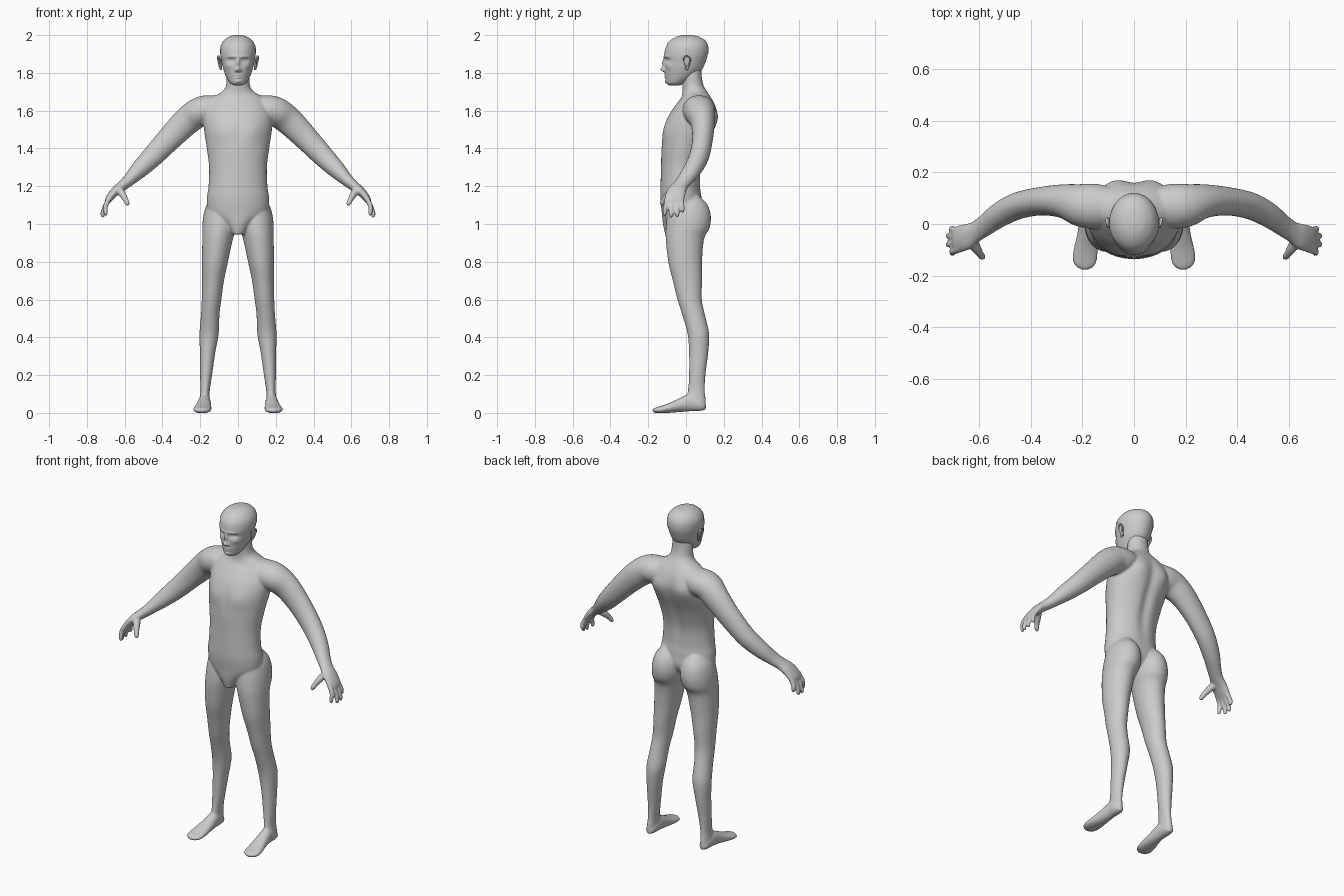
import bpy, bmesh, math
from mathutils import Vector

skin = bpy.data.materials.new("matte_grey")
skin.diffuse_color = (0.6, 0.6, 0.6, 1)


def spline(pts, steps):
    """Smooth curve through tuples of any length."""
    out = []
    for i in range(len(pts) - 1):
        p = [Vector(pts[max(0, min(len(pts) - 1, i + k))]) for k in (-1, 0, 1, 2)]
        for s in range(steps):
            t = s / steps
            m1, m2 = (p[2] - p[0]) / 2, (p[3] - p[1]) / 2
            out.append(p[1] * (2*t**3 - 3*t*t + 1) + m1 * (t**3 - 2*t*t + t)
                       + p[2] * (3*t*t - 2*t**3) + m2 * (t**3 - t*t))
    return out + [Vector(pts[-1])]


def tube(bm, pts, ref=(1, 0, 0), normal=None, sides=32, steps=6, mirror=False):
    """Skin elliptical rings along (x, y, z, radius along ref, radius across)."""
    for sign in ((1, -1) if mirror else (1,)):
        rows = spline([(sign * p[0], *p[1:]) for p in pts], steps)
        rings = []
        for i, r in enumerate(rows):
            a, b = rows[max(i - 1, 0)], rows[min(i + 1, len(rows) - 1)]
            t = Vector(normal) if normal else (Vector(b[:3]) - Vector(a[:3])).normalized()
            u = Vector(ref)
            u = (u - t * u.dot(t)).normalized()
            v = t.cross(u)
            ring = []
            for k in range(sides):
                w = 2 * math.pi * k / sides
                ring.append(bm.verts.new(Vector(r[:3]) + u * (math.cos(w) * max(r[3], .002))
                                         + v * (math.sin(w) * max(r[4], .002))))
            rings.append(ring)
        faces = [bm.faces.new(rings[0]), bm.faces.new(rings[-1])]
        for a, b in zip(rings, rings[1:]):
            for k in range(sides):
                n = (k + 1) % sides
                faces.append(bm.faces.new((a[k], a[n], b[n], b[k])))
        bmesh.ops.recalc_face_normals(bm, faces=faces)


def upright(bm, rows, **kw):
    """Level rings from (z, x centre, half width, front y, back y)."""
    tube(bm, [(x, (f + b) / 2, z, h, (b - f) / 2) for z, x, h, f, b in rows],
         normal=(0, 0, 1), **kw)


def sculpt(bm, bumps, front):
    """Push front or back along y with soft bumps (x, z, spread x, spread z, amount)."""
    for v in bm.verts:
        if (v.co.y < 0) == front:
            x, z = abs(v.co.x), v.co.z
            v.co.y += sum(d * math.exp(-((x - cx) / sx) ** 2 - ((z - cz) / sz) ** 2)
                          for cx, cz, sx, sz, d in bumps)


def finish(bm, name):
    me = bpy.data.meshes.new(name)
    bm.to_mesh(me)
    bm.free()
    me.materials.append(skin)
    me.polygons.foreach_set("use_smooth", [True] * len(me.polygons))
    ob = bpy.data.objects.new(name, me)
    bpy.context.collection.objects.link(ob)
    return ob


# torso and neck
bm = bmesh.new()
upright(bm, [(.945, 0, .03, -.11, -.03), (1.0, 0, .08, -.122, .04), (1.06, 0, .155, -.128, .085),
             (1.13, 0, .165, -.135, .085), (1.2, 0, .156, -.135, .078), (1.3, 0, .153, -.132, .083),
             (1.4, 0, .165, -.13, .112), (1.5, 0, .18, -.12, .152), (1.57, 0, .183, -.095, .167),
             (1.63, 0, .165, -.055, .155), (1.67, 0, .135, -.025, .135), (1.7, 0, .085, -.018, .115),
             (1.73, 0, .064, -.02, .096), (1.78, 0, .06, -.02, .084), (1.85, 0, .055, -.02, .08)],
        sides=64)
# spine groove and shoulder blades, then chest
sculpt(bm, [(0, 1.42, .03, .2, -.016), (.09, 1.56, .05, .07, .014)], False)
sculpt(bm, [(.085, 1.49, .05, .05, -.007), (0, 1.5, .015, .09, .004)], True)

# legs with buttocks
upright(bm, [(1.15, .09, .04, -.05, .07), (1.1, .092, .075, -.085, .115), (1.04, .094, .09, -.1, .132),
             (.98, .099, .09, -.107, .125), (.92, .108, .081, -.107, .096), (.8, .122, .069, -.094, .085),
             (.7, .132, .058, -.07, .085), (.6, .14, .052, -.045, .084), (.52, .147, .049, -.02, .1),
             (.42, .153, .051, .008, .122), (.32, .161, .041, .016, .118), (.2, .169, .032, .016, .103),
             (.12, .174, .025, .01, .1), (.06, .178, .027, 0, .105), (.02, .178, .024, .01, .107)],
        mirror=True)

# feet, rings run heel to toe
foot = [(.1, .178, .02, .015, .05), (.07, .178, .03, .01, .08), (.02, .178, .033, .008, .1),
        (-.04, .181, .039, .004, .075), (-.09, .186, .046, 0, .052), (-.135, .19, .048, -.002, .036),
        (-.162, .19, .037, 0, .028), (-.178, .189, .012, .006, .02)]
tube(bm, [(x, y, (a + b) / 2, h, (b - a) / 2) for y, x, h, a, b in foot],
     normal=(0, -1, 0), mirror=True)

# arms and palms
tube(bm, [(.05, .07, 1.63, .06, .055), (.13, .068, 1.608, .085, .075), (.2, .072, 1.595, .084, .078),
          (.27, .088, 1.545, .066, .075), (.36, .088, 1.455, .055, .066), (.45, .07, 1.36, .052, .057),
          (.52, .035, 1.29, .048, .047), (.575, -.005, 1.235, .042, .034), (.612, -.03, 1.203, .041, .028),
          (.65, -.05, 1.172, .051, .024), (.682, -.06, 1.135, .052, .019), (.694, -.062, 1.115, .045, .013)],
     ref=(0, 1, 0), mirror=True)

# fingers: root y, tip x, tip y, tip z
for ry, tx, ty, tz in ((-.025, .703, -.018, 1.062), (-.05, .715, -.046, 1.038),
                       (-.075, .715, -.079, 1.035), (-.099, .7, -.112, 1.045)):
    tube(bm, [(.675, ry, 1.145, .013, .014), (.7, (ry + ty) / 2, 1.1, .0135, .0135),
              (tx + .001, ty, tz + .022, .012, .012), (tx, ty, tz + .006, .0105, .0105),
              (tx - .001, ty, tz - .003, .004, .004)], ref=(0, 1, 0), sides=16, mirror=True)
# thumbs
tube(bm, [(.632, -.06, 1.185, .022, .02), (.612, -.09, 1.158, .021, .019), (.596, -.115, 1.13, .015, .015),
          (.586, -.127, 1.108, .013, .013), (.582, -.131, 1.096, .005, .005)],
     ref=(0, 1, 0), sides=16, mirror=True)

body = finish(bm, "body")
rm = body.modifiers.new("blend_parts", 'REMESH')
rm.mode, rm.voxel_size, rm.use_smooth_shade = 'VOXEL', .006, True
sm = body.modifiers.new("soften", 'SMOOTH')
sm.factor, sm.iterations = .5, 6

# head
skull = [(1.733, 0, .018, -.085, -.04), (1.745, 0, .042, -.102, -.005), (1.78, 0, .063, -.109, .05),
         (1.82, 0, .078, -.112, .086), (1.86, 0, .087, -.113, .104), (1.9, 0, .093, -.115, .115),
         (1.94, 0, .089, -.105, .113), (1.97, 0, .071, -.081, .096), (1.99, 0, .042, -.045, .06),
         (1.997, 0, .012, -.01, .02)]
bm = bmesh.new()
upright(bm, skull, sides=128, steps=10)
sculpt(bm, [(0, 1.852, .009, .022, -.014), (0, 1.818, .012, .012, -.024), (.014, 1.813, .006, .006, -.008),
            (.036, 1.866, .019, .011, .013), (.035, 1.865, .01, .006, -.006), (.03, 1.886, .025, .006, -.006),
            (0, 1.789, .02, .004, -.006), (0, 1.776, .017, .004, -.006), (0, 1.754, .018, .01, -.007),
            (.052, 1.835, .018, .015, -.006)], True)
finish(bm, "head")

# scalp shell over the crown and back of the head
bm = bmesh.new()
upright(bm, [(z + .003, x, h + .003, f - .001, b + .004) for z, x, h, f, b in skull[4:]],
        sides=64, steps=10)
cut = [f for f in bm.faces if f.calc_center_median().z < 1.905 - .5 * min(0, f.calc_center_median().y)]
bmesh.ops.delete(bm, geom=cut, context='FACES')
finish(bm, "scalp")

# ears: inner shell and raised rim
bm = bmesh.new()
tube(bm, [(.089, .012, 1.822, .004, .004), (.091, .008, 1.835, .007, .01), (.094, .006, 1.855, .007, .016),
          (.097, .006, 1.875, .006, .016), (.098, .006, 1.888, .003, .006)], sides=24, mirror=True)
tube(bm, [(.092, -.008, 1.86, .003, .003), (.099, -.012, 1.875, .004, .004), (.103, .002, 1.889, .005, .004),
          (.106, .02, 1.878, .005, .004), (.102, .02, 1.855, .005, .004), (.096, .01, 1.832, .005, .005),
          (.091, .002, 1.82, .005, .006), (.088, -.003, 1.83, .003, .003)],
     ref=(1, 0, 0), sides=12, mirror=True)
finish(bm, "ears")
